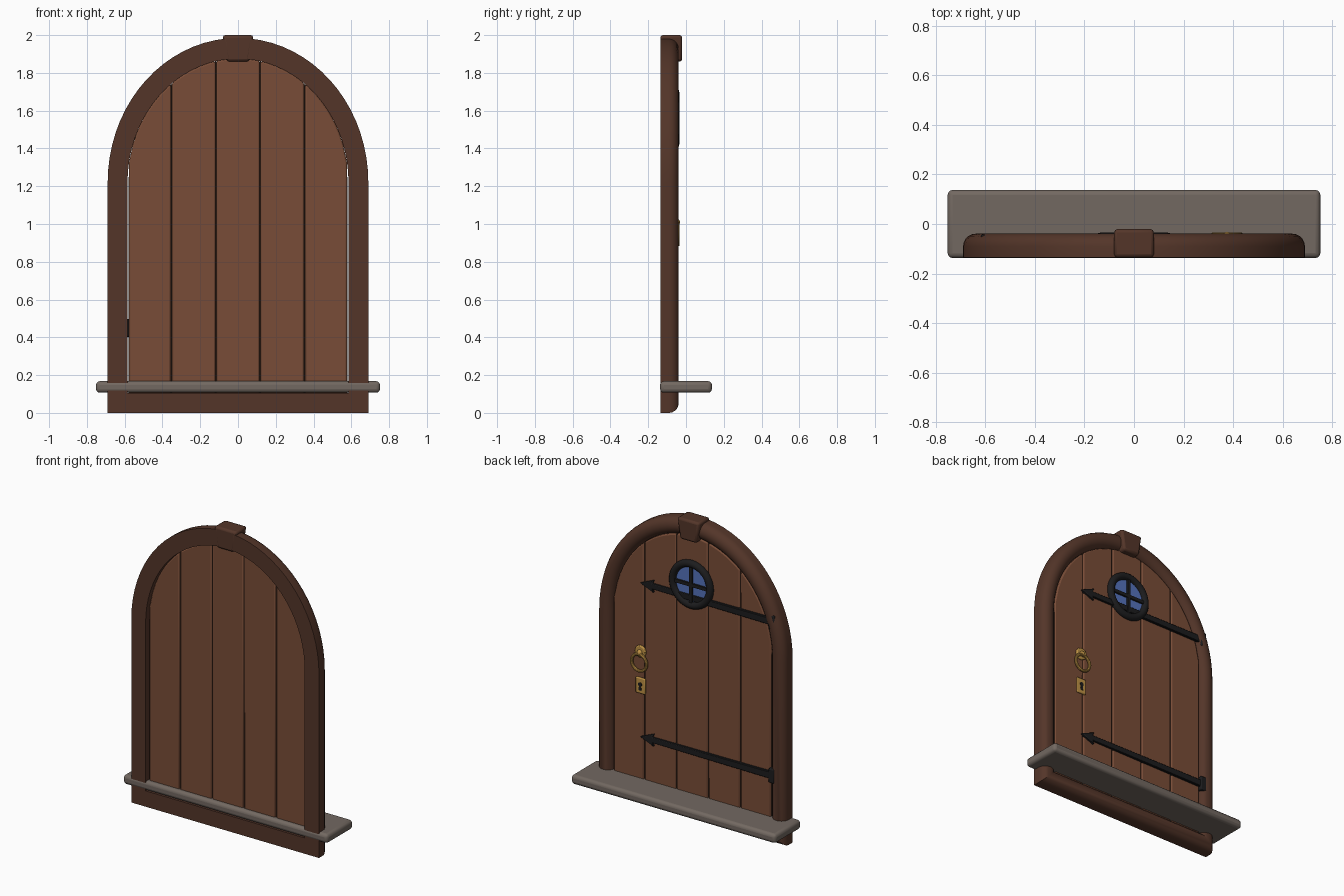
import bpy, bmesh, math
from mathutils import Matrix, Vector

if "Cube" in bpy.data.objects:
    bpy.data.objects.remove(bpy.data.objects["Cube"])


def material(name, r, g, b):
    m = bpy.data.materials.new(name)
    m.diffuse_color = (r, g, b, 1)
    m.use_nodes = True
    m.node_tree.nodes["Principled BSDF"].inputs["Base Color"].default_value = m.diffuse_color
    return m


PLANK = material("plank wood", 0.19, 0.073, 0.038)
FRAME = material("dark frame wood", 0.088, 0.036, 0.022)
GROOVE = material("groove shadow wood", 0.025, 0.014, 0.010)
STONE = material("grey stone", 0.17, 0.14, 0.12)
IRON = material("black iron", 0.012, 0.012, 0.013)
GLASS = material("blue glass", 0.09, 0.17, 0.50)
BRASS = material("brass", 0.52, 0.29, 0.06)

SPRING = 1.22                      # height where the arch starts
OUT_W, OUT_H = 0.69, 0.765         # outer arch radii
IN_W, IN_H = 0.585, 0.655          # inner arch radii
FACE = -0.065                      # plank surface on the detailed side


def finish(name, bm, mat, bevel=0, segs=2, angle=35):
    bmesh.ops.recalc_face_normals(bm, faces=bm.faces)
    me = bpy.data.meshes.new(name)
    bm.to_mesh(me)
    bm.free()
    me.materials.append(mat)
    ob = bpy.data.objects.new(name, me)
    bpy.context.collection.objects.link(ob)
    if bevel:
        mod = ob.modifiers.new("Bevel", 'BEVEL')
        mod.width, mod.segments = bevel, segs
        mod.limit_method, mod.angle_limit = 'ANGLE', math.radians(40)
    bpy.context.view_layer.objects.active = ob
    ob.select_set(True)
    bpy.ops.object.shade_smooth_by_angle(angle=math.radians(angle))
    ob.select_set(False)
    return ob


def prism(name, pts, y0, y1, mat, bevel=0, segs=2):
    """Extrude an (x, z) outline from y0 to y1."""
    bm = bmesh.new()
    a = [bm.verts.new((x, y0, z)) for x, z in pts]
    b = [bm.verts.new((x, y1, z)) for x, z in pts]
    n = len(pts)
    bm.faces.new(a)
    bm.faces.new(b[::-1])
    for i in range(n):
        j = (i + 1) % n
        bm.faces.new((a[i], b[i], b[j], a[j]))
    return finish(name, bm, mat, bevel, segs)


def block(name, x0, x1, y0, y1, z0, z1, mat, bevel=0, segs=2):
    return prism(name, [(x0, z0), (x1, z0), (x1, z1), (x0, z1)], y0, y1, mat, bevel, segs)


def disc(name, x, z, r, y0, y1, mat, bevel=0, n=32):
    pts = [(x + r * math.cos(math.tau * i / n), z + r * math.sin(math.tau * i / n)) for i in range(n)]
    return prism(name, pts, y0, y1, mat, bevel)


def sweep(name, rings, mat):
    """Closed loop of closed cross-sections."""
    bm = bmesh.new()
    vs = [[bm.verts.new(p) for p in ring] for ring in rings]
    n, m = len(vs), len(vs[0])
    for i in range(n):
        for j in range(m):
            k, l = (i + 1) % n, (j + 1) % m
            bm.faces.new((vs[i][j], vs[k][j], vs[k][l], vs[i][l]))
    return finish(name, bm, mat)


def torus(name, x, y, z, major, minor, mat, n=40, m=12):
    rings = []
    for i in range(n):
        a = math.tau * i / n
        ring = []
        for j in range(m):
            b = math.tau * j / m
            r = major + minor * math.cos(b)
            ring.append((x + r * math.cos(a), y + minor * math.sin(b), z + r * math.sin(a)))
        rings.append(ring)
    return sweep(name, rings, mat)


def arch_z(x, w, h):
    return SPRING + h * math.sqrt(max(0, 1 - (x / w) ** 2))


# Arched frame: flat back, rounded face, swept round the whole opening
section = [(0, -0.135), (1, -0.135)]
section += [(0.5 + 0.5 * math.cos(math.pi * i / 10), -0.09 + 0.051 * math.sin(math.pi * i / 10))
            for i in range(11)]
N = 36
path = [((OUT_W, 0), (IN_W, 0.105))]
for i in range(N + 1):
    c, s = math.cos(math.pi * i / N), math.sin(math.pi * i / N)
    path.append(((OUT_W * c, SPRING + OUT_H * s), (IN_W * c, SPRING + IN_H * s)))
path.append(((-OUT_W, 0), (-IN_W, 0.105)))
sweep("arched_frame",
      [[(o[0] + (q[0] - o[0]) * t, y, o[1] + (q[1] - o[1]) * t) for t, y in section]
       for o, q in path], FRAME)

# Keystone
prism("keystone", [(-0.06, 1.86), (0.06, 1.86), (0.082, 2.0), (-0.082, 2.0)],
      -0.136, -0.02, FRAME, 0.014)

# Stone sill
block("sill", -0.752, 0.752, -0.1375, 0.1375, 0.107, 0.168, STONE, 0.02, 3)

# Five door planks with arched tops
edges = [-IN_W + 0.004, -0.353, -0.117, 0.117, 0.353, IN_W - 0.004]
for k in range(5):
    x0, x1 = edges[k] + 0.003, edges[k + 1] - 0.003
    tops = [x1 + (x0 - x1) * i / 10 for i in range(11)]
    pts = [(x0, 0.1), (x1, 0.1)] + [(x, arch_z(x, IN_W, IN_H)) for x in tops]
    prism(f"plank_{k + 1}", pts, -0.108, FACE, PLANK, 0.008)

# Dark core seen in the grooves
core = [(-0.58, 0.1), (0.58, 0.1)]
core += [(0.58 * math.cos(math.pi * i / 24), SPRING + IN_H * math.sin(math.pi * i / 24)) for i in range(25)]
prism("groove_core", core, -0.099, -0.074, GROOVE)

# Strap hinges with arrow tips and knuckles
for label, z in (("lower", 0.45), ("upper", 1.472)):
    prism(f"{label}_hinge_strap",
          [(-0.60, z - 0.024), (0.285, z - 0.018), (0.275, z - 0.042), (0.375, z),
           (0.275, z + 0.042), (0.285, z + 0.018), (-0.60, z + 0.024)],
          -0.075, -0.05, IRON, 0.004, 1)
    block(f"{label}_hinge_knuckle", -0.618, -0.575, -0.078, -0.042, z - 0.047, z + 0.047, IRON, 0.006)

# Round window
WZ = 1.56
disc("window_glass", 0, WZ, 0.135, -0.07, -0.058, GLASS)
torus("window_ring", 0, -0.059, WZ, 0.137, 0.024, IRON)
block("window_bar_vertical", -0.011, 0.011, -0.068, -0.046, WZ - 0.13, WZ + 0.13, IRON)
block("window_bar_horizontal", -0.13, 0.13, -0.068, -0.046, WZ - 0.011, WZ + 0.011, IRON)

# Ring pull
HX = 0.375
disc("pull_rosette", HX, 1.015, 0.04, -0.068, -0.05, BRASS, 0.006, 24)
bm = bmesh.new()
bmesh.ops.create_uvsphere(bm, u_segments=16, v_segments=10, radius=0.019,
                          matrix=Matrix.Translation(Vector((HX, -0.051, 1.01))))
finish("pull_knob", bm, BRASS)
torus("pull_ring", HX, -0.043, 0.946, 0.055, 0.01, BRASS, 32, 10)

# Keyhole plate
block("keyhole_plate", HX - 0.035, HX + 0.035, -0.068, -0.053, 0.735, 0.84, BRASS, 0.006)
disc("keyhole_round", HX, 0.797, 0.014, -0.06, -0.051, IRON, 0, 16)
prism("keyhole_slot", [(HX - 0.011, 0.757), (HX + 0.011, 0.757), (HX + 0.006, 0.797), (HX - 0.006, 0.797)],
      -0.06, -0.0512, IRON)
